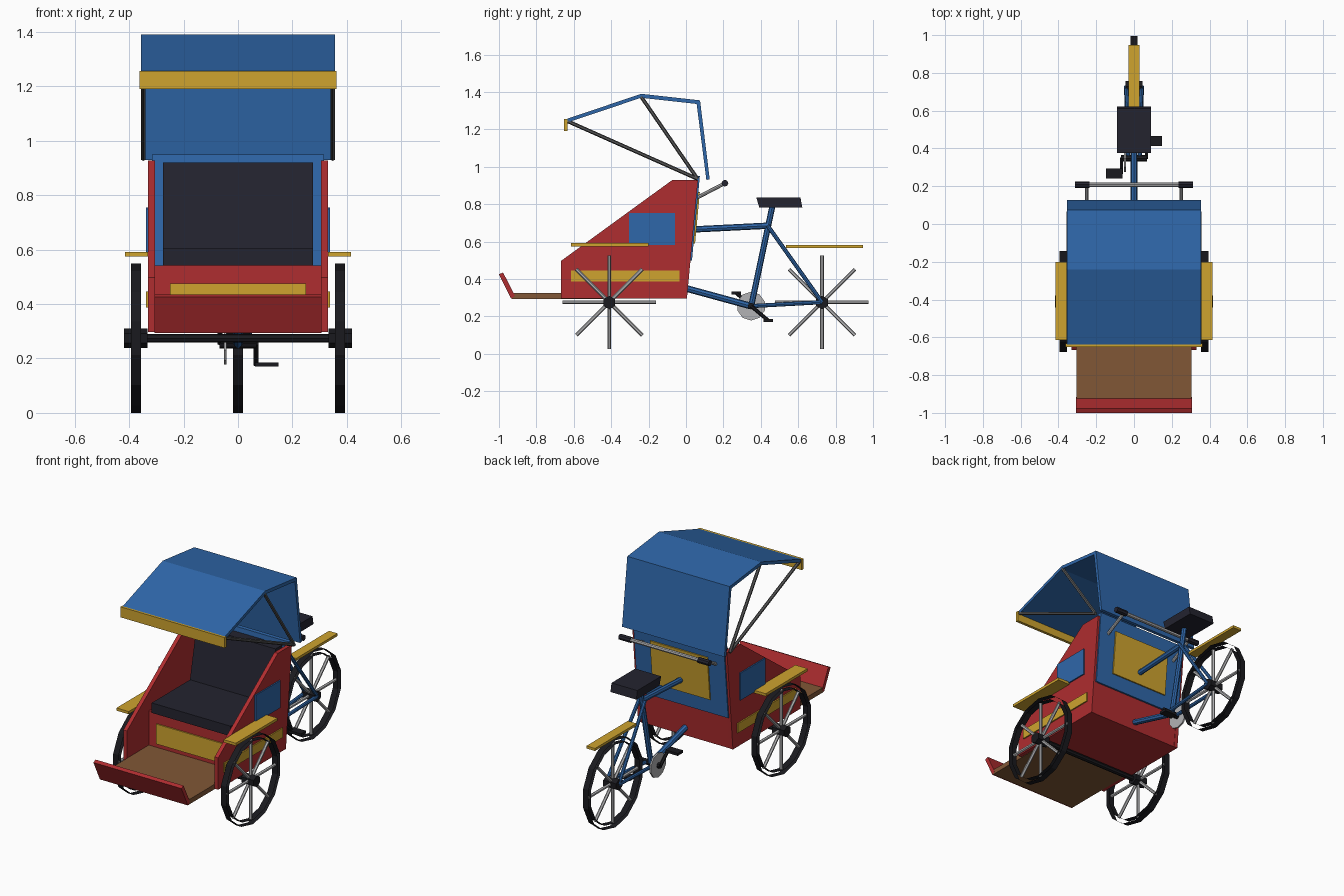
import bpy, bmesh, math
from mathutils import Vector

if "Cube" in bpy.data.objects:
    bpy.data.objects.remove(bpy.data.objects["Cube"])


def mat(name, rgb):
    m = bpy.data.materials.new(name)
    m.diffuse_color = (*rgb, 1)
    m.use_nodes = True
    m.node_tree.nodes["Principled BSDF"].inputs["Base Color"].default_value = m.diffuse_color
    return m


RED = mat("red paint", (0.43, 0.026, 0.029))
BLUE = mat("blue paint", (0.028, 0.135, 0.40))
YELLOW = mat("yellow paint", (0.62, 0.37, 0.028))
BROWN = mat("brown wood", (0.22, 0.095, 0.037))
DARK = mat("dark upholstery", (0.017, 0.017, 0.028))
BLACK = mat("black rubber", (0.010, 0.010, 0.013))
SILVER = mat("silver metal", (0.45, 0.45, 0.46))
GREY = mat("grey metal", (0.10, 0.10, 0.10))


def finish(name, bm, m):
    bmesh.ops.recalc_face_normals(bm, faces=bm.faces)
    me = bpy.data.meshes.new(name)
    bm.to_mesh(me)
    bm.free()
    me.materials.append(m)
    ob = bpy.data.objects.new(name, me)
    bpy.context.collection.objects.link(ob)
    return ob


def prism(name, profile, x0, x1, m):
    """Extrude a (y, z) outline from x0 to x1."""
    bm = bmesh.new()
    f = bm.faces.new([bm.verts.new((x0, y, z)) for y, z in profile])
    ext = bmesh.ops.extrude_face_region(bm, geom=[f])["geom"]
    verts = [v for v in ext if isinstance(v, bmesh.types.BMVert)]
    bmesh.ops.translate(bm, verts=verts, vec=(x1 - x0, 0, 0))
    return finish(name, bm, m)


def box(name, x, y, z, m):
    return prism(name, [(y[0], z[0]), (y[1], z[0]), (y[1], z[1]), (y[0], z[1])], x[0], x[1], m)


def tube(name, a, b, r, m, n=8):
    a, b = Vector(a), Vector(b)
    d = b - a
    bm = bmesh.new()
    bmesh.ops.create_cone(bm, cap_ends=True, segments=n, radius1=r, radius2=r, depth=d.length)
    bm.transform(d.to_track_quat('Z', 'Y').to_matrix().to_4x4())
    bmesh.ops.translate(bm, verts=bm.verts, vec=(a + b) / 2)
    return finish(name, bm, m)


WZ, WR = 0.274, 0.274


def wheel(name, x, y, hub):
    # tyre: open outer and inner bands
    bm = bmesh.new()
    n = 14
    for r in (WR, 0.248):
        rings = [[bm.verts.new((x + s * 0.019, y + r * math.sin(2 * math.pi * i / n),
                                WZ + r * math.cos(2 * math.pi * i / n))) for i in range(n)]
                 for s in (-1, 1)]
        for i in range(n):
            j = (i + 1) % n
            bm.faces.new((rings[0][i], rings[0][j], rings[1][j], rings[1][i]))
    finish(name + "_tyre", bm, BLACK)
    # spokes as four bars through the hub
    for k in range(4):
        a = k * math.pi / 4
        dy, dz = 0.25 * math.cos(a), 0.25 * math.sin(a)
        tube(f"{name}_spoke_{k}", (x, y - dy, WZ + 0.002 - dz), (x, y + dy, WZ + 0.002 + dz),
             0.01, SILVER, 6)
    tube(name + "_hub", (x - hub, y, WZ), (x + hub, y, WZ), 0.036, BLACK, 6)


wheel("rear_wheel", 0, 0.727, 0.045)
wheel("left_wheel", -0.375, -0.41, 0.043)
wheel("right_wheel", 0.375, -0.41, 0.043)
tube("axle", (-0.37, -0.41, WZ), (0.37, -0.41, WZ), 0.016, BLACK)

# cabin body
side = [(-0.668, 0.297), (0.005, 0.297), (0.064, 0.928), (-0.075, 0.928), (-0.668, 0.497)]
for s, tag in ((-1, "left"), (1, "right")):
    prism(tag + "_side_panel", side, s * 0.305, s * 0.33, RED)
    box(tag + "_side_stripe", (s * 0.329, s * 0.338), (-0.615, -0.035), (0.387, 0.446), YELLOW)
    box(tag + "_side_window", (s * 0.329, s * 0.338), (-0.305, -0.06), (0.583, 0.754), BLUE)
    box(tag + "_fender", (s * 0.33, s * 0.415), (-0.615, -0.2), (0.575, 0.592), YELLOW)
    # canopy struts
    for k, top in enumerate(((-0.24, 1.375), (-0.632, 1.243))):
        tube(f"{tag}_canopy_strut_{k}", (s * 0.348, 0.062, 0.935), (s * 0.348, *top), 0.01, GREY, 6)

prism("seat_box", [(-0.45, 0.297), (0.003, 0.297), (0.025, 0.541), (-0.45, 0.541)], -0.306, 0.306, RED)
box("seat_front_panel", (-0.25, 0.25), (-0.458, -0.449), (0.35, 0.475), YELLOW)
box("seat_cushion", (-0.275, 0.275), (-0.465, -0.02), (0.541, 0.604), DARK)
prism("backrest", [(-0.085, 0.6), (0.02, 0.6), (0.05, 0.92), (-0.02, 0.92)], -0.275, 0.275, DARK)
prism("back_panel", [(0.0, 0.50), (0.032, 0.50), (0.074, 0.95), (0.048, 0.95)], -0.316, 0.316, BLUE)


def back_y(z):
    return 0.032 + (z - 0.5) * 0.042 / 0.45


prism("back_plate", [(back_y(0.59) - 0.001, 0.59), (back_y(0.59) + 0.008, 0.59),
                     (back_y(0.865) + 0.008, 0.865), (back_y(0.865) - 0.001, 0.865)],
      -0.2, 0.2, YELLOW)

# footboard with upturned lip
box("footboard", (-0.305, 0.305), (-0.93, -0.44), (0.294, 0.325), BROWN)
prism("footboard_lip", [(-0.935, 0.294), (-0.915, 0.31), (-0.978, 0.435), (-1.0, 0.425)],
      -0.306, 0.306, RED)

# folding canopy sheet
prism("canopy", [(-0.64, 1.255), (-0.24, 1.39), (0.075, 1.355), (0.127, 0.932), (0.109, 0.930),
                 (0.057, 1.336), (-0.24, 1.369), (-0.636, 1.236)], -0.356, 0.356, BLUE)
box("canopy_valance", (-0.362, 0.362), (-0.651, -0.633), (1.19, 1.256), YELLOW)

# handlebar
tube("handlebar", (-0.25, 0.208, 0.912), (0.25, 0.208, 0.912), 0.012, SILVER)
for s, tag in ((-1, "left"), (1, "right")):
    tube(tag + "_grip", (s * 0.235, 0.208, 0.912), (s * 0.313, 0.208, 0.912), 0.018, DARK)
    tube(tag + "_handlebar_stem", (s * 0.25, 0.05, 0.83), (s * 0.25, 0.208, 0.912), 0.01, SILVER)

# cycle frame
tube("top_tube", (0, 0.04, 0.665), (0, 0.44, 0.685), 0.017, BLUE)
tube("bottom_tube", (0, 0.0, 0.35), (0, 0.348, 0.255), 0.018, BLUE)
tube("seat_tube", (0, 0.348, 0.252), (0, 0.463, 0.795), 0.016, BLUE)
for s, tag in ((-1, "left"), (1, "right")):
    tube(tag + "_chain_stay", (s * 0.03, 0.348, 0.255), (s * 0.042, 0.727, 0.276), 0.011, BLUE)
    tube(tag + "_seat_stay", (s * 0.02, 0.437, 0.685), (s * 0.042, 0.727, 0.276), 0.011, BLUE)
box("rear_fender", (-0.03, 0.03), (0.535, 0.947), (0.567, 0.583), YELLOW)
prism("saddle", [(0.376, 0.835), (0.612, 0.835), (0.622, 0.782), (0.392, 0.782)], -0.09, 0.09, DARK)

# cranks and pedals
tube("chainring", (-0.052, 0.348, 0.255), (-0.042, 0.348, 0.255), 0.077, SILVER, 10)
tube("crank_axle", (-0.068, 0.348, 0.255), (0.068, 0.348, 0.255), 0.018, BLACK)
for s, tag, y, z in ((-1, "left", 0.268, 0.326), (1, "right", 0.44, 0.178)):
    tube(tag + "_crank", (s * 0.066, 0.348, 0.255), (s * 0.066, y, z), 0.01, BLACK, 6)
    box(tag + "_pedal", (s * 0.062, s * 0.148), (y - 0.026, y + 0.026), (z - 0.008, z + 0.008), BLACK)
